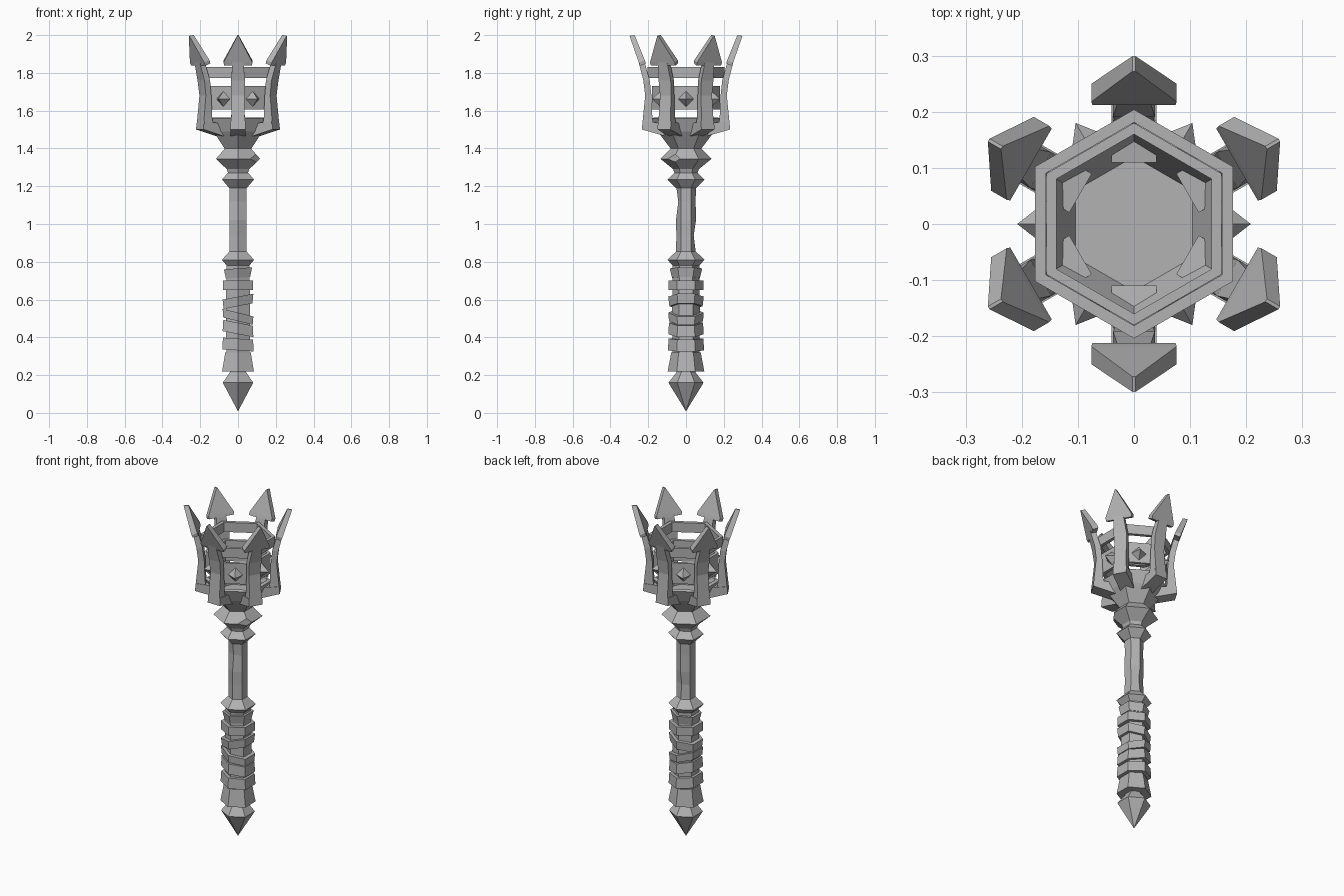
import bpy, bmesh, math
from mathutils import Vector, Matrix

if "Cube" in bpy.data.objects:
    bpy.data.objects.remove(bpy.data.objects["Cube"])

metal = bpy.data.materials.new("grey_metal")
metal.use_nodes = True
GREY = (0.45, 0.45, 0.45, 1)
metal.diffuse_color = GREY
metal.node_tree.nodes["Principled BSDF"].inputs["Base Color"].default_value = GREY


def finish(name, bm):
    bmesh.ops.remove_doubles(bm, verts=bm.verts, dist=0.0005)
    bmesh.ops.recalc_face_normals(bm, faces=bm.faces)
    mesh = bpy.data.meshes.new(name)
    bm.to_mesh(mesh)
    bm.free()
    mesh.materials.append(metal)
    obj = bpy.data.objects.new(name, mesh)
    bpy.context.collection.objects.link(obj)
    return obj


def hex_loft(profile, closed=False):
    """Six-sided loft through (radius, height) points, corners on the y axis."""
    bm = bmesh.new()
    rings = []
    for r, z in profile:
        angles = [math.radians(90 + 60 * i) for i in range(6)]
        rings.append([bm.verts.new((r * math.cos(a), r * math.sin(a), z)) for a in angles])
    pairs = list(zip(rings, rings[1:]))
    if closed:
        pairs.append((rings[-1], rings[0]))
    else:
        bm.faces.new(rings[0])
        bm.faces.new(rings[-1])
    for a, b in pairs:
        for i in range(6):
            j = (i + 1) % 6
            bm.faces.new((a[i], a[j], b[j], b[i]))
    return bm


def hex_band(name, inner, outer, low, high):
    finish(name, hex_loft([(inner, low), (outer, low), (outer, high), (inner, high)], True))


# Pointed pommel
finish("pommel", hex_loft([(0.001, 0.01), (0.093, 0.16), (0.05, 0.215), (0.05, 0.24)]))

# Grip core with tilted wrapped bands
finish("grip_core", hex_loft([(0.07, 0.22), (0.074, 0.5), (0.07, 0.79)]))
wraps = [  # middle height, height, lower radius, upper radius, tilt
    (0.27, 0.10, 0.097, 0.078, 0), (0.362, 0.062, 0.096, 0.092, -4),
    (0.447, 0.06, 0.094, 0.09, -11), (0.508, 0.045, 0.09, 0.094, -14),
    (0.59, 0.05, 0.088, 0.094, 11), (0.676, 0.052, 0.093, 0.093, 0),
    (0.74, 0.05, 0.074, 0.086, 4)]
for n, (z, h, low, high, tilt) in enumerate(wraps):
    bm = hex_loft([(low, -h / 2), (high, h / 2)])
    for v in bm.verts:
        v.co.z += z + v.co.x * math.tan(math.radians(tilt))
    finish(f"grip_wrap_{n + 1}", bm)

# Collars
finish("lower_collar", hex_loft([(0.055, 0.765), (0.098, 0.81), (0.052, 0.855)]))
finish("upper_collar", hex_loft([(0.053, 1.19), (0.098, 1.235), (0.058, 1.275)]))

# Worn shaft with a few dented corners
bm = hex_loft([(0.053, 0.84), (0.051, 0.94), (0.053, 1.02), (0.051, 1.12), (0.053, 1.21)])
for v in bm.verts:
    front_dent = v.co.y < -0.04 and abs(v.co.z - 1.12) < 0.01
    back_dent = v.co.y > 0.04 and abs(v.co.z - 0.94) < 0.01
    if front_dent or back_dent:
        v.co.y *= 0.8
finish("shaft", bm)

# Knob with one chipped corner
bm = hex_loft([(0.058, 1.26), (0.068, 1.29), (0.135, 1.345), (0.08, 1.4)])
chip = Vector((math.cos(math.radians(-38)), math.sin(math.radians(-38)), 0.1)).normalized()
bmesh.ops.bisect_plane(bm, geom=bm.verts[:] + bm.edges[:] + bm.faces[:],
                       plane_co=chip * 0.112 + Vector((0, 0, 1.345 - chip.z * 0.112)),
                       plane_no=chip, clear_outer=True)
bmesh.ops.holes_fill(bm, edges=bm.edges, sides=0)
finish("knob", bm)

# Hollow cup and the bands above it
finish("cup", hex_loft([(0.078, 1.395), (0.135, 1.47), (0.15, 1.49), (0.182, 1.56),
                        (0.162, 1.565), (0.12, 1.48)]))
hex_band("middle_band", 0.16, 0.18, 1.605, 1.73)
hex_band("top_rim", 0.181, 0.204, 1.772, 1.83)


def extrude_slab(bm, outline, mid, half):
    """Solid from (radius, height) outer/inner rails with a half width per station."""
    rings = []
    for (ro, zo), (ri, zi), w in zip(outline, mid, half):
        rings.append([bm.verts.new(p) for p in
                      ((ro, -w, zo), (ro, w, zo), (ri, w, zi), (ri, -w, zi))])
    for a, b in zip(rings, rings[1:]):
        for i in range(4):
            j = (i + 1) % 4
            bm.faces.new((a[i], a[j], b[j], b[i]))
    bm.faces.new(rings[0])
    bm.faces.new(rings[-1])


# Prongs with arrow heads at the corners, studs on the flats
for n in range(6):
    bm = bmesh.new()
    # foot running out from the cup
    extrude_slab(bm, [(0.11, 1.465), (0.232, 1.5)], [(0.11, 1.53), (0.228, 1.545)], [0.04, 0.04])
    # upright stem
    extrude_slab(bm, [(0.234, 1.5), (0.229, 1.55), (0.216, 1.68), (0.226, 1.76), (0.25, 1.855)],
                 [(0.165, 1.485), (0.178, 1.56), (0.183, 1.68), (0.192, 1.76), (0.22, 1.86)],
                 [0.04, 0.036, 0.034, 0.037, 0.028])
    # arrow head
    extrude_slab(bm, [(0.243, 1.838), (0.25, 1.855), (0.299, 1.996)],
                 [(0.212, 1.85), (0.218, 1.867), (0.272, 2.0)], [0.074, 0.076, 0.003])
    bm.transform(Matrix.Rotation(math.radians(30 + 60 * n), 4, "Z"))
    finish(f"prong_{n + 1}", bm)

    bm = bmesh.new()
    bmesh.ops.create_cone(bm, cap_ends=True, segments=4, radius1=0.047, radius2=0, depth=0.06)
    bm.transform(Matrix.Rotation(math.radians(60 * n), 4, "Z")
                 @ Matrix.Translation((0.178, 0, 1.662)) @ Matrix.Rotation(math.pi / 2, 4, "Y"))
    finish(f"stud_{n + 1}", bm)
